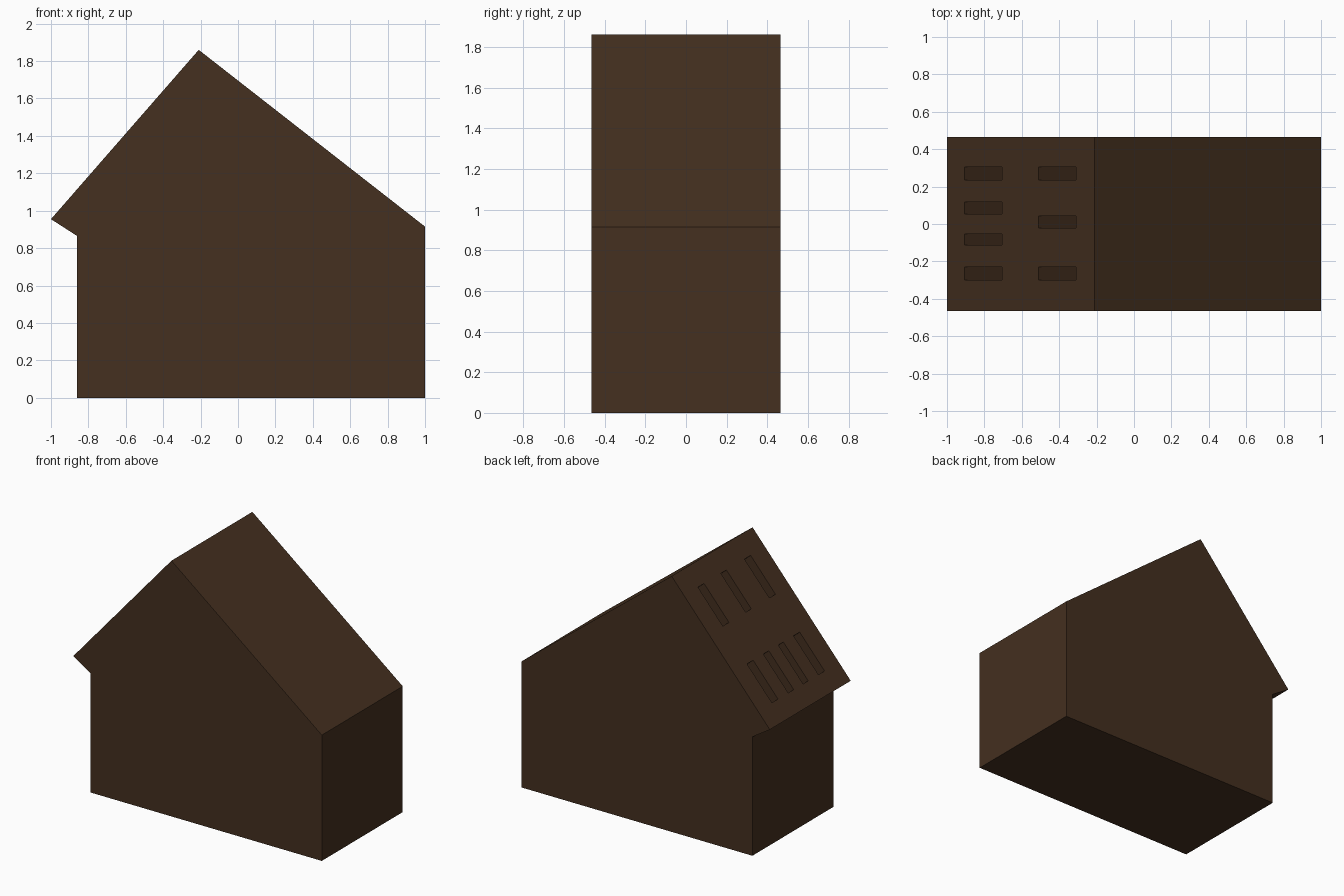
import bpy
import bmesh
from mathutils import Vector

if "Cube" in bpy.data.objects:
    bpy.data.objects.remove(bpy.data.objects["Cube"])

HALF_DEPTH = 0.465
SLOT_DEPTH = 0.8
EAVE, RIDGE = Vector((-1.0, 0.955)), Vector((-0.21, 1.86))


def extrude_profile(name, profile, y0, y1):
    """Prism from an (x, z) outline, running from y0 to y1."""
    bm = bmesh.new()
    face = bm.faces.new([bm.verts.new((x, y0, z)) for x, z in profile])
    ext = bmesh.ops.extrude_face_region(bm, geom=[face])
    verts = [g for g in ext["geom"] if isinstance(g, bmesh.types.BMVert)]
    bmesh.ops.translate(bm, verts=verts, vec=(0, y1 - y0, 0))
    bmesh.ops.recalc_face_normals(bm, faces=bm.faces)
    mesh = bpy.data.meshes.new(name)
    bm.to_mesh(mesh)
    bm.free()
    obj = bpy.data.objects.new(name, mesh)
    bpy.context.collection.objects.link(obj)
    return obj


# Dark stained wood
wood = bpy.data.materials.new("dark_wood")
wood.diffuse_color = (0.058, 0.029, 0.014, 1)
wood.use_nodes = True
wood.node_tree.nodes["Principled BSDF"].inputs["Base Color"].default_value = wood.diffuse_color

# Main body with sloped top and small overhang on the left
block = extrude_profile(
    "knife_block",
    [(-0.86, 0), (1, 0), (1, 0.915), RIDGE, EAVE, (-0.86, 0.865)],
    -HALF_DEPTH, HALF_DEPTH)
block.data.materials.append(wood)

# Blade slots cut square to the left slope: (x range, [(y centre, width)])
along = (RIDGE - EAVE).normalized()
inward = Vector((along.y, -along.x))
rows = [
    ((-0.905, -0.705), [(0.27, 0.07), (0.086, 0.063), (-0.083, 0.058), (-0.265, 0.07)]),
    ((-0.51, -0.31), [(0.27, 0.07), (0.01, 0.064), (-0.265, 0.07)]),
]
cutters = []
for (xa, xb), slots in rows:
    a = EAVE + along * ((xa - EAVE.x) / along.x)
    b = EAVE + along * ((xb - EAVE.x) / along.x)
    outline = [a - inward * 0.05, a + inward * SLOT_DEPTH,
               b + inward * SLOT_DEPTH, b - inward * 0.05]
    for y, w in slots:
        cutter = extrude_profile("slot_cutter", outline, y - w / 2, y + w / 2)
        cutter.hide_render = True
        mod = block.modifiers.new("slot", "BOOLEAN")
        mod.operation = "DIFFERENCE"
        mod.solver = "EXACT"
        mod.object = cutter
        cutters.append(cutter)

# Apply the cuts and clear the helpers
bpy.context.view_layer.objects.active = block
block.select_set(True)
for mod in list(block.modifiers):
    bpy.ops.object.modifier_apply(modifier=mod.name)
for cutter in cutters:
    bpy.data.objects.remove(cutter, do_unlink=True)
